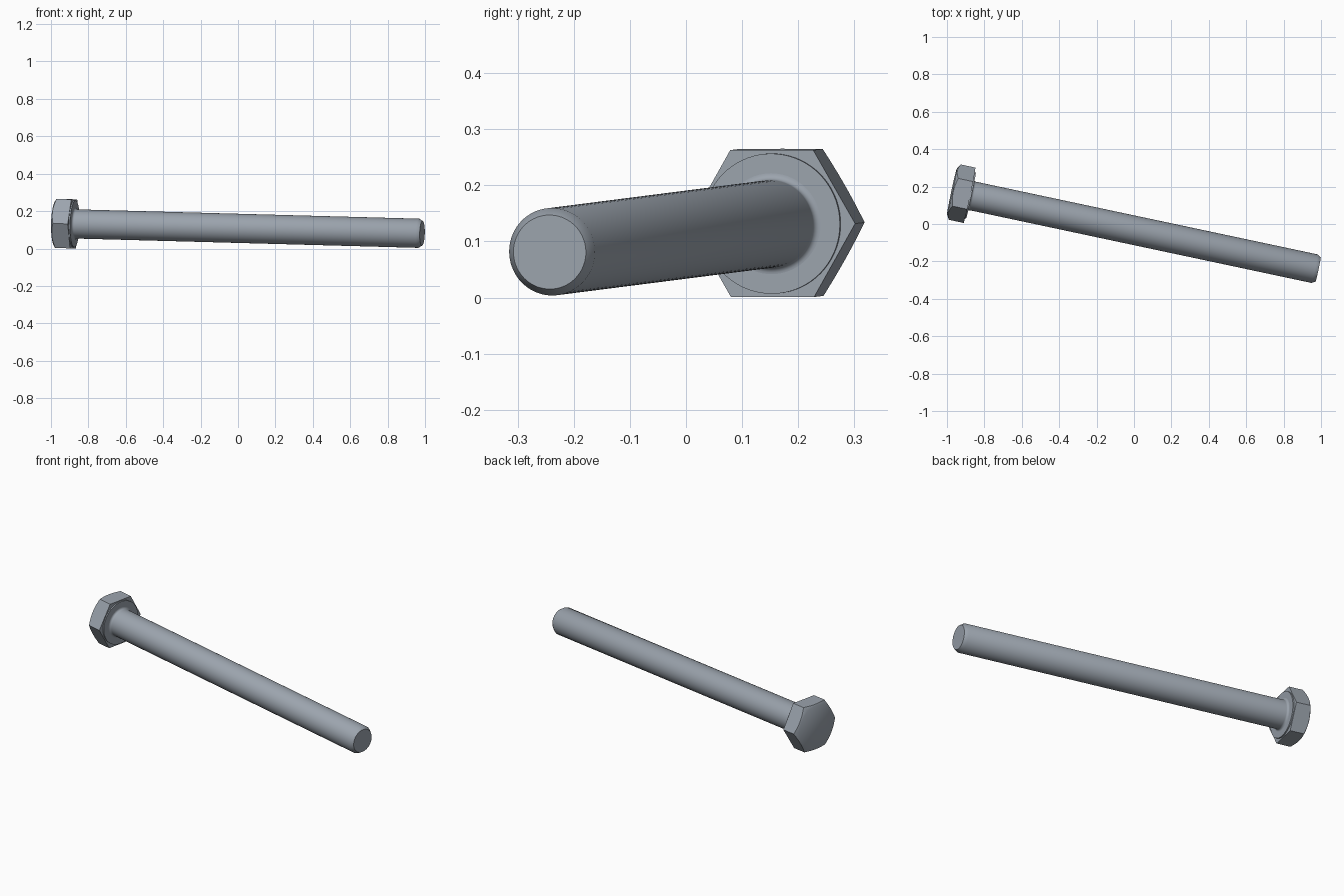
import bpy, bmesh
from math import sin, cos, tan, pi, radians
from mathutils import Vector, Matrix

cube = bpy.data.objects.get("Cube")
if cube:
    bpy.data.objects.remove(cube, do_unlink=True)

# Placement: the bolt leans from its head down to its tip
bearing = Vector((-0.872, 0.152, 0.1315))
tip = Vector((0.985, -0.243, 0.081))
axis = (tip - bearing).normalized()
side = Vector((0, 0, 1)).cross(axis).normalized()
up = axis.cross(side)
place = Matrix((side, up, axis)).transposed().to_4x4()
place.translation = bearing

SEG = 72
LENGTH = (tip - bearing).length
SHAFT_R, TIP_R, TIP_CHAMFER = 0.078, 0.066, 0.02
HALF_FLATS, HEAD_H = 0.131, 0.104
WASHER_R, WASHER_H, FILLET = 0.125, 0.007, 0.012

steel = bpy.data.materials.new("steel grey")
steel.use_nodes = True
colour = (0.33, 0.37, 0.42, 1)
steel.diffuse_color = colour
steel.node_tree.nodes["Principled BSDF"].inputs["Base Color"].default_value = colour


def lathe(name, rings):
    """Skin rings, each a function from angle to (radius, height)."""
    bm = bmesh.new()
    loops = []
    for ring in rings:
        loop = []
        for i in range(SEG):
            t = 2 * pi * i / SEG
            r, z = ring(t)
            loop.append(bm.verts.new((r * cos(t), r * sin(t), z)))
        loops.append(loop)
    for a, b in zip(loops, loops[1:]):
        for i in range(SEG):
            j = (i + 1) % SEG
            bm.faces.new((a[i], a[j], b[j], b[i]))
    bm.faces.new(loops[0])
    bm.faces.new(loops[-1])
    bmesh.ops.recalc_face_normals(bm, faces=bm.faces)
    mesh = bpy.data.meshes.new(name)
    bm.to_mesh(mesh)
    bm.free()
    mesh.materials.append(steel)
    obj = bpy.data.objects.new(name, mesh)
    bpy.context.collection.objects.link(obj)
    obj.matrix_world = place
    bpy.ops.object.select_all(action='DESELECT')
    obj.select_set(True)
    bpy.context.view_layer.objects.active = obj
    bpy.ops.object.shade_smooth_by_angle(angle=radians(32))
    return obj


def circle(r, z):
    return lambda t: (r, z)


def hex_radius(t):
    return HALF_FLATS / cos(t % (pi / 3) - pi / 6)


# Hexagonal head with a conical chamfer on its outer end
CROWN_R = 0.124


def chamfer_edge(t):
    r = hex_radius(t)
    return r, -HEAD_H + (r - CROWN_R) * tan(radians(30))


lathe("hex_head", [
    lambda t: (hex_radius(t), -WASHER_H),
    chamfer_edge,
    circle(CROWN_R, -HEAD_H),
])

# Washer face under the head
lathe("washer_face", [circle(WASHER_R, -WASHER_H - 0.005), circle(WASHER_R, 0)])

# Shaft with a fillet at the head and a chamfered tip
fillet = []
for k in range(7):
    a = k / 6 * pi / 2
    fillet.append(circle(SHAFT_R + FILLET * (1 - sin(a)), FILLET * (1 - cos(a))))
lathe("shaft", [circle(SHAFT_R + FILLET, -0.005)] + fillet + [
    circle(SHAFT_R, LENGTH - TIP_CHAMFER),
    circle(TIP_R, LENGTH),
])
